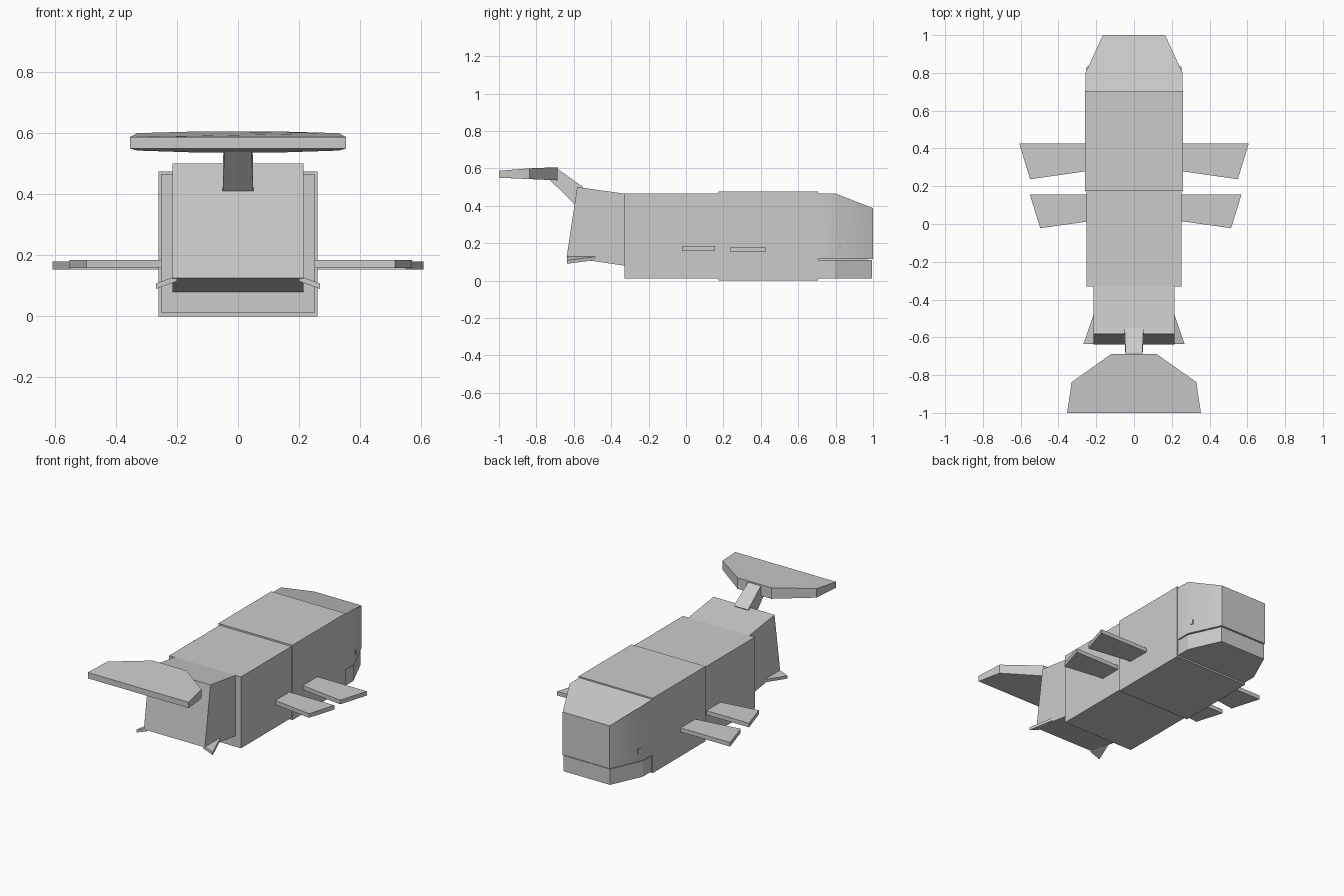
import bpy, bmesh, math

cube = bpy.data.objects.get("Cube")
if cube:
    bpy.data.objects.remove(cube)

GREY = (0.6, 0.6, 0.6, 1)
mat = bpy.data.materials.new("whale_grey")
mat.use_nodes = True
mat.diffuse_color = GREY
mat.node_tree.nodes["Principled BSDF"].inputs["Base Color"].default_value = GREY


def loft(name, lower, upper):
    """Solid between two matching outlines."""
    bm = bmesh.new()
    a = [bm.verts.new(p) for p in lower]
    b = [bm.verts.new(p) for p in upper]
    bm.faces.new(a[::-1])
    bm.faces.new(b)
    n = len(a)
    for i in range(n):
        j = (i + 1) % n
        bm.faces.new((a[i], a[j], b[j], b[i]))
    bmesh.ops.recalc_face_normals(bm, faces=bm.faces)
    mesh = bpy.data.meshes.new(name)
    bm.to_mesh(mesh)
    bm.free()
    mesh.materials.append(mat)
    obj = bpy.data.objects.new(name, mesh)
    bpy.context.collection.objects.link(obj)
    return obj


def section(half, y, z0, z1):
    return [(-half, y, z0), (half, y, z0), (half, y, z1), (-half, y, z1)]


def box(name, half, y0, y1, z0, z1):
    return loft(name, section(half, y0, z0, z1), section(half, y1, z0, z1))


def mirrored(half):
    return half + [(-x, *rest) for x, *rest in reversed(half)]


# Body blocks
box("front_body", 0.26, 0.175, 0.705, 0.0, 0.475)
box("rear_body", 0.252, -0.33, 0.175, 0.012, 0.465)

# Tapered tail block: leaning end face and rising underside
loft("tail_base", section(0.214, -0.33, 0.08, 0.465),
     [(-0.214, -0.638, 0.125), (0.214, -0.638, 0.125),
      (0.214, -0.582, 0.5), (-0.214, -0.582, 0.5)])

# Head and jaw share a plan that narrows to the snout
plan = mirrored([(0.257, 0.7, 0.467), (0.257, 0.8, 0.465), (0.165, 1.0, 0.387)])
head = loft("head", [(x, y, 0.115) for x, y, z in plan], plan)
bpy.ops.object.select_all(action="DESELECT")
bpy.context.view_layer.objects.active = head
head.select_set(True)
bpy.ops.object.shade_smooth_by_angle(angle=math.radians(32))
jaw = [(x * 0.985, y - 0.005) for x, y, z in plan]
loft("jaw", [(x, y, 0.01) for x, y in jaw], [(x, y, 0.11) for x, y in jaw])
box("mouth_core", 0.15, 0.7, 0.97, 0.1, 0.12)

# Tail stalk and flukes
loft("tail_stalk",
     [(-0.05, -0.598, 0.41), (0.05, -0.598, 0.41), (0.05, -0.55, 0.5), (-0.05, -0.55, 0.5)],
     [(-0.044, -0.73, 0.54), (0.044, -0.73, 0.54), (0.044, -0.69, 0.6), (-0.044, -0.69, 0.6)])
fluke = mirrored([(0.354, -1.0, 0.55, 0.587), (0.33, -0.837, 0.543, 0.6),
                  (0.118, -0.687, 0.536, 0.606)])
loft("tail_flukes", [(x, y, a) for x, y, a, b in fluke],
     [(x, y, b) for x, y, a, b in fluke])

for side, s in (("left", 1), ("right", -1)):
    # Two flat fins on each flank
    front = [(0.25, 0.28), (0.55, 0.237), (0.607, 0.425), (0.25, 0.425)]
    rear = [(0.24, 0.015), (0.505, -0.022), (0.56, 0.155), (0.24, 0.155)]
    for name, pts, shift, z in (("front_fin", front, 0, 0.154), ("rear_fin", rear, 0.009, 0.158)):
        loft(f"{side}_{name}", [(s * x + shift, y, z) for x, y in pts],
             [(s * x + shift, y, z + 0.026) for x, y in pts])

    # Drooping triangular fin below the tail block
    tri = [(0.2, -0.44, 0.115), (0.2, -0.636, 0.115), (0.268, -0.636, 0.09)]
    loft(f"{side}_tail_fin", [(s * x, y, z) for x, y, z in tri],
         [(s * x, y, z + 0.018) for x, y, z in tri])

    # Small raised eye on the slanted cheek
    eye = [(0.235, 0.815), (0.256, 0.815), (0.249, 0.833), (0.235, 0.833)]
    loft(f"{side}_eye", [(s * x, y, 0.17) for x, y in eye],
         [(s * x, y, 0.198) for x, y in eye])
